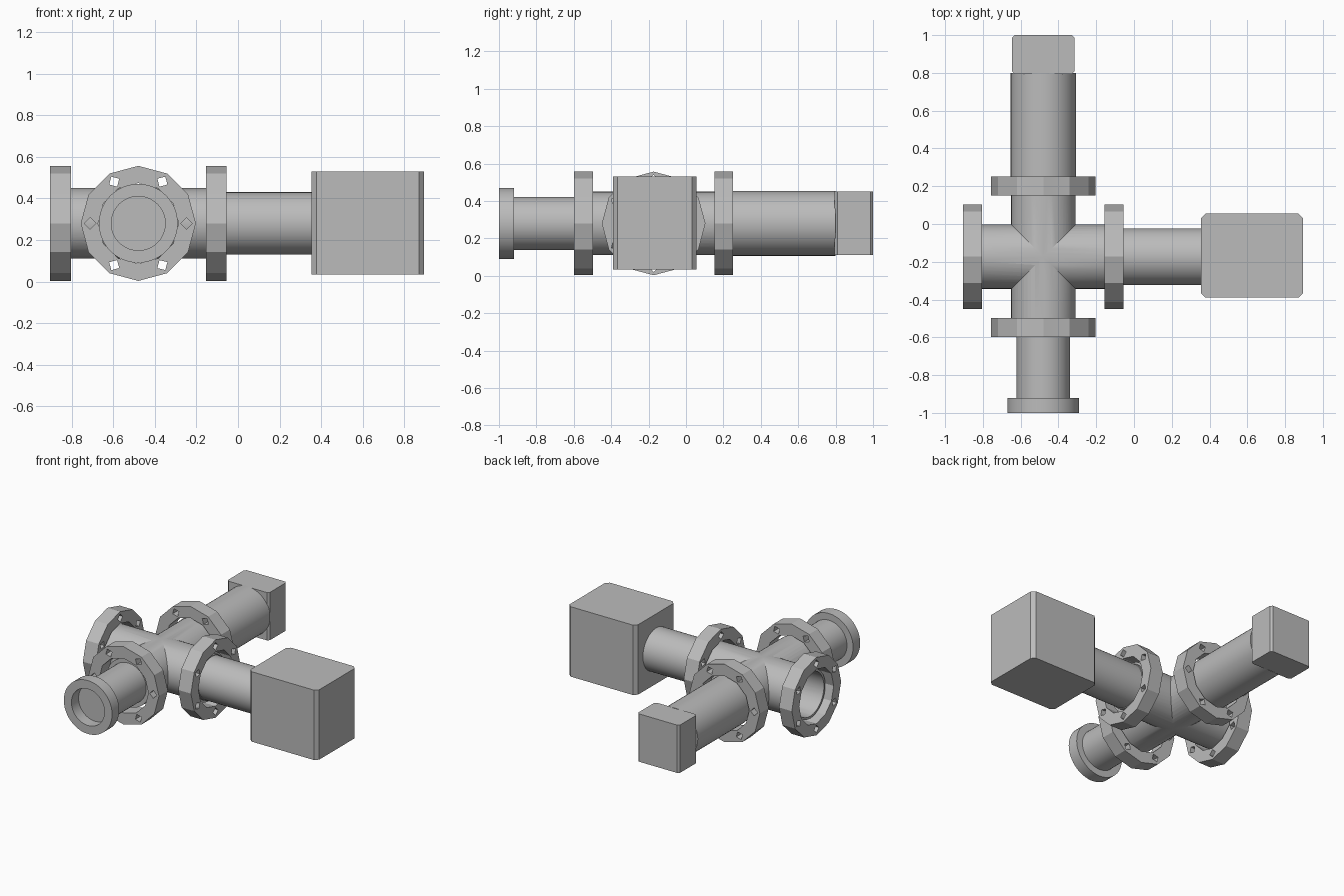
import bpy, bmesh
from math import pi, radians
from mathutils import Matrix, Vector

cube = bpy.data.objects.get("Cube")
if cube:
    bpy.data.objects.remove(cube, do_unlink=True)

metal = bpy.data.materials.new("plain_grey")
metal.use_nodes = True
GREY = (0.5, 0.5, 0.5, 1)
metal.diffuse_color = GREY
metal.node_tree.nodes["Principled BSDF"].inputs["Base Color"].default_value = GREY

CENTRE = Vector((-0.48, -0.173, 0.28))   # middle of the cross
ARM = 0.425                              # centre to outer flange face
THICK = 0.1                              # flange thickness
ALONG = {"X": Matrix.Rotation(pi / 2, 4, "Y"), "Y": Matrix.Rotation(pi / 2, 4, "X")}


def add_object(name, bm):
    mesh = bpy.data.meshes.new(name)
    bm.to_mesh(mesh)
    bm.free()
    mesh.materials.append(metal)
    ob = bpy.data.objects.new(name, mesh)
    bpy.context.collection.objects.link(ob)
    return ob


def smooth(ob):
    bpy.ops.object.select_all(action="DESELECT")
    ob.select_set(True)
    bpy.context.view_layer.objects.active = ob
    bpy.ops.object.shade_smooth_by_angle(angle=radians(25))


def put_cylinder(bm, radius, depth, matrix, sides=48):
    bmesh.ops.create_cone(bm, cap_ends=True, segments=sides, radius1=radius,
                          radius2=radius, depth=depth, matrix=matrix)


def cylinder(name, axis, start, end, radius):
    """Solid round bar on the cross axis, from start to end in world units."""
    bm = bmesh.new()
    place = CENTRE.copy()
    place["XY".index(axis)] = (start + end) / 2
    put_cylinder(bm, radius, end - start, Matrix.Translation(place) @ ALONG[axis])
    return add_object(name, bm)


def boolean(ob, other, operation):
    """Combine two objects and discard the second."""
    mod = ob.modifiers.new("combine", "BOOLEAN")
    mod.operation, mod.solver, mod.object = operation, "EXACT", other
    bpy.context.view_layer.objects.active = ob
    bpy.ops.object.modifier_apply(modifier=mod.name)
    bpy.data.objects.remove(other, do_unlink=True)


def ring(name, outer, inner, depth, sides, matrix):
    """Flat-ended ring revolved from a rectangular section."""
    bm = bmesh.new()
    loops = []
    for radius, z in ((outer, -depth / 2), (outer, depth / 2), (inner, depth / 2), (inner, -depth / 2)):
        loops.append([bm.verts.new(matrix @ (Matrix.Rotation(2 * pi * i / sides, 4, "Z") @ Vector((radius, 0, z))))
                      for i in range(sides)])
    for a, b in zip(loops, loops[1:] + loops[:1]):
        for i in range(sides):
            j = (i + 1) % sides
            bm.faces.new((a[i], a[j], b[j], b[i]))
    bmesh.ops.recalc_face_normals(bm, faces=bm.faces)
    return add_object(name, bm)


def chamfered_box(name, low, high, chamfer):
    """Box with its four upright edges cut off."""
    low, high = Vector(low), Vector(high)
    bm = bmesh.new()
    bmesh.ops.create_cube(bm, size=1, matrix=Matrix.Translation((low + high) / 2) @ Matrix.Diagonal((*(high - low), 1)))
    upright = [e for e in bm.edges if abs(e.verts[0].co.z - e.verts[1].co.z) > 0.01]
    bmesh.ops.bevel(bm, geom=upright, offset=chamfer, segments=1, affect="EDGES")
    return add_object(name, bm)


# Hollow four-way cross, ending half way through each flange
reach = ARM - THICK / 2


def cross(name, radius, length):
    ob = cylinder(name, "X", CENTRE.x - length, CENTRE.x + length, radius)
    boolean(ob, cylinder("arm", "Y", CENTRE.y - length, CENTRE.y + length, radius), "UNION")
    return ob


body = cross("cross_body", 0.17, reach)
boolean(body, cross("cross_bore", 0.155, reach + 0.02), "DIFFERENCE")
smooth(body)

# Twelve-sided flange with six square bolt holes, shared by all four arms
flange = ring("front_flange", 0.277, 0.194, THICK, 12, Matrix())
holes = bmesh.new()
for i in range(6):
    put_cylinder(holes, 0.028, THICK * 2,
                 Matrix.Rotation(i * pi / 3, 4, "Z") @ Matrix.Translation((0.232, 0, 0)), 4)
boolean(flange, add_object("bolt_holes", holes), "DIFFERENCE")
offset = ARM - THICK / 2
for name, axis, side in (("front_flange", "Y", -1), ("back_flange", "Y", 1),
                         ("right_flange", "X", -1), ("left_flange", "X", 1)):
    ob = flange
    if name != "front_flange":
        ob = bpy.data.objects.new(name, flange.data)
        bpy.context.collection.objects.link(ob)
    place = CENTRE.copy()
    place["XY".index(axis)] += side * offset
    ob.matrix_world = Matrix.Translation(place) @ ALONG[axis]

# Tubes plugged into three of the flanges
smooth(cylinder("front_tube", "Y", -0.92, CENTRE.y - reach, 0.142))
smooth(cylinder("back_tube", "Y", CENTRE.y + reach, 0.8, 0.173))
smooth(cylinder("left_tube", "X", CENTRE.x + reach, 0.37, 0.15))

# Open collar at the front end
smooth(ring("front_collar", 0.19, 0.13, 0.08, 48,
            Matrix.Translation((CENTRE.x, -0.96, CENTRE.z)) @ ALONG["Y"]))

# Housings at the tube ends
chamfered_box("left_housing", (0.355, -0.39, 0.033), (0.895, 0.055, 0.53), 0.024)
chamfered_box("back_housing", (-0.645, 0.795, 0.11), (-0.315, 1.0, 0.45), 0.014)
